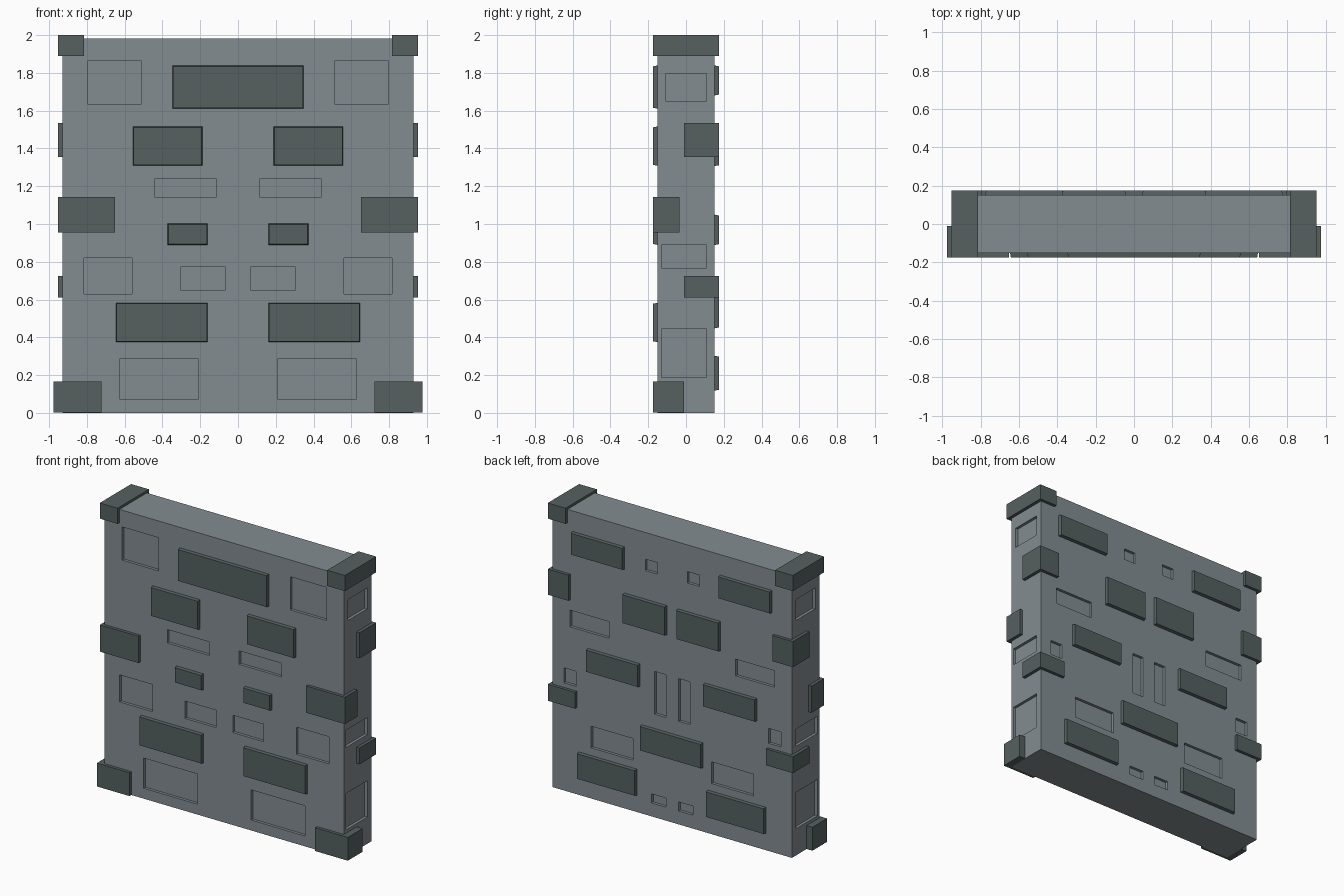
import bpy, bmesh
from mathutils import Vector

if "Cube" in bpy.data.objects:
    bpy.data.objects.remove(bpy.data.objects["Cube"])


def material(name, rgb):
    m = bpy.data.materials.new(name)
    m.diffuse_color = (*rgb, 1)
    m.use_nodes = True
    m.node_tree.nodes["Principled BSDF"].inputs["Base Color"].default_value = m.diffuse_color
    return m


STONE = material("grey stone", (0.225, 0.265, 0.285))
BRICK = material("dark brick", (0.092, 0.117, 0.117))
W, D, H = 0.93, 0.152, 1.983      # body half width, half depth, height
OUT = 0.174                       # raised brick face
DEPTH = 0.02                      # recess depth


def box(name, lo, hi, mat, taper=None):
    """Box between two corners; taper = (axis, sign, inset) shrinks one face."""
    lo, hi = Vector(lo), Vector(hi)
    mid = (lo + hi) / 2
    bm = bmesh.new()
    bmesh.ops.create_cube(bm, size=1)
    for v in bm.verts:
        s = v.co * 2
        half = (hi - lo) / 2
        if taper and s[taper[0]] * taper[1] > 0:
            half = Vector([h - (taper[2] if i != taper[0] else 0) for i, h in enumerate(half)])
        v.co = mid + Vector([a * b for a, b in zip(s, half)])
    me = bpy.data.meshes.new(name)
    bm.to_mesh(me)
    bm.free()
    me.materials.append(mat)
    ob = bpy.data.objects.new(name, me)
    bpy.context.collection.objects.link(ob)
    return ob


def mirrored(name, lo, hi, mat, taper=None):
    """A box and its twin across x = 0."""
    t2 = (0, -taper[1], taper[2]) if taper and taper[0] == 0 else taper
    return [box(name + "_right", lo, hi, mat, taper),
            box(name + "_left", (-hi[0], lo[1], lo[2]), (-lo[0], hi[1], hi[2]), mat, t2)]


# Stone slab
body = box("stone_slab", (-W, -D, 0), (W, D, H), STONE)

# Recessed bricks: (x0, x1, z0, z1) on front and back, (y0, y1, z0, z1) on the sides
front_recess = [(.513, .795, 1.632, 1.865), (.115, .443, 1.143, 1.238), (.56, .815, .63, .82),
                (.066, .305, .65, .772), (.208, .628, .073, .285)]
back_recess = [(.117, .21, 1.715, 1.795), (.492, .796, 1.163, 1.28), (.75, .844, .757, .862),
               (.049, .138, .725, 1.025), (.306, .632, .356, .508), (.049, .162, .094, .158)]
side_recess = [(-.108, .108, 1.652, 1.798), (-.13, .108, .767, .888), (-.13, .108, .188, .443)]
cutters = []
for a, b, z0, z1 in front_recess:
    cutters += mirrored("front_cutter", (a, -D - .1, z0), (b, -D + DEPTH, z1), STONE)
for a, b, z0, z1 in back_recess:
    cutters += mirrored("back_cutter", (a, D - DEPTH, z0), (b, D + .1, z1), STONE)
for a, b, z0, z1 in side_recess:
    cutters += mirrored("side_cutter", (W - DEPTH, a, z0), (W + .1, b, z1), STONE)

# Cut all recesses at once, then drop the cutters
helpers = bpy.data.collections.new("cutters")
bpy.context.scene.collection.children.link(helpers)
for c in cutters:
    helpers.objects.link(c)
    bpy.context.collection.objects.unlink(c)
    c.hide_render = True
mod = body.modifiers.new("recesses", 'BOOLEAN')
mod.operation = 'DIFFERENCE'
mod.solver = 'EXACT'
mod.operand_type = 'COLLECTION'
mod.collection = helpers
bpy.context.view_layer.objects.active = body
bpy.ops.object.modifier_apply(modifier=mod.name)
for c in cutters:
    bpy.data.objects.remove(c)
bpy.data.collections.remove(helpers)

# Raised bricks on the front and back
IN = D - .005
CH = .005
box("front_lintel_brick", (-.348, -OUT, 1.61), (.348, -IN, 1.84), BRICK, (1, -1, CH))
box("back_centre_brick", (-.24, IN, .447), (.24, OUT, .625), BRICK, (1, 1, CH))
for a, b, z0, z1 in [(.187, .558, 1.308, 1.517), (.16, .373, .889, 1.003), (.16, .648, .374, .583)]:
    mirrored("front_brick", (a, -OUT, z0), (b, -IN, z1), BRICK, (1, -1, CH))
for a, b, z0, z1 in [(.37, .777, 1.68, 1.84), (.042, .376, 1.306, 1.515),
                     (.25, .659, .888, 1.05), (.274, .729, .117, .303)]:
    mirrored("back_brick", (a, IN, z0), (b, OUT, z1), BRICK, (1, 1, CH))

# Bricks wrapped around the vertical corners
mirrored("top_corner_brick", (.815, -OUT, 1.89), (.953, OUT, 2.0), BRICK)
mirrored("front_middle_corner_brick", (.652, -OUT, .955), (.953, -.035, 1.143), BRICK)
mirrored("front_bottom_corner_brick", (.722, -OUT, .001), (.976, -.01, .165), BRICK)
mirrored("back_upper_corner_brick", (.793, -.01, 1.355), (.953, OUT, 1.535), BRICK)
mirrored("back_lower_corner_brick", (.743, -.01, .61), (.953, OUT, .725), BRICK)
